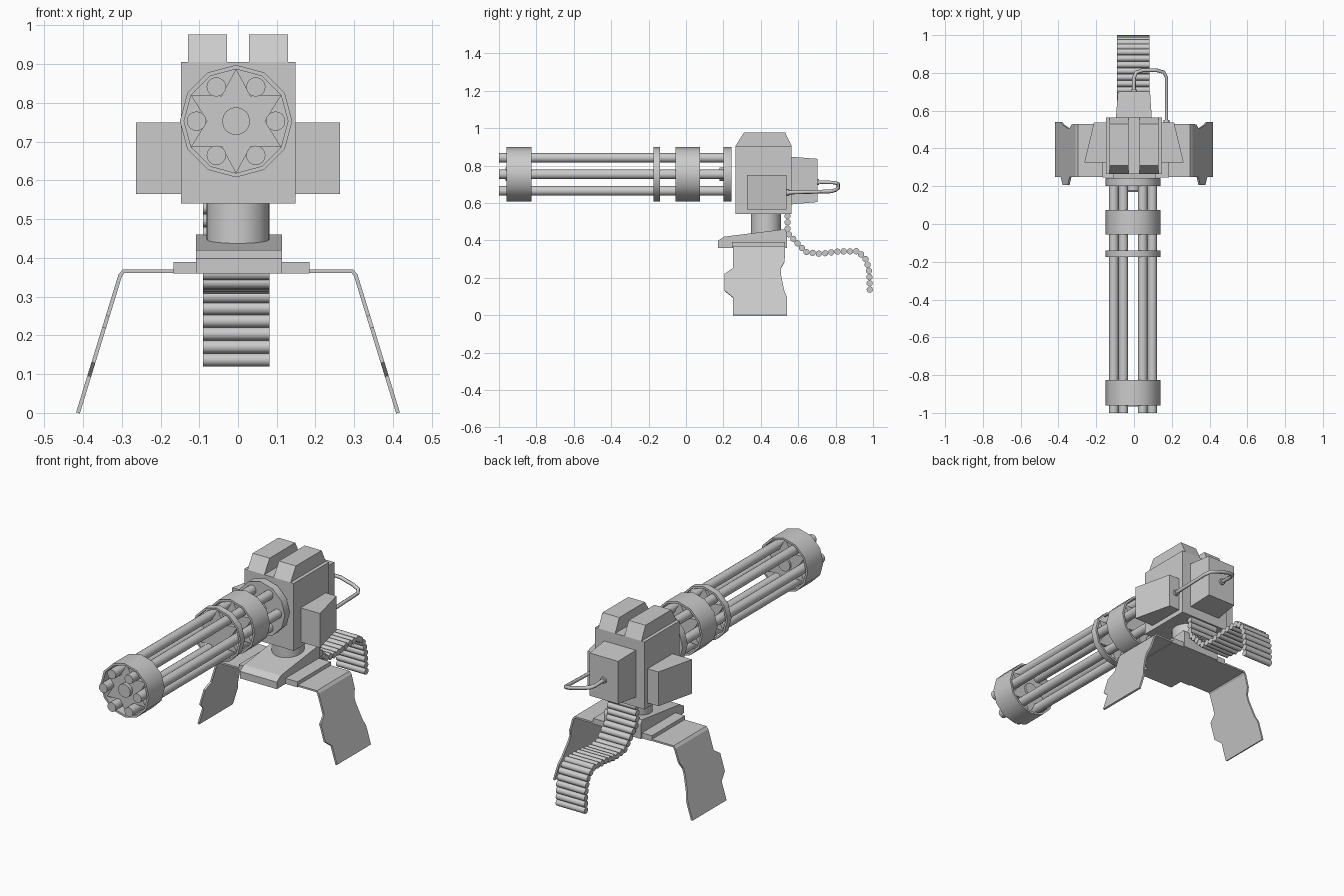
import bpy, bmesh
from math import sin, cos, pi, radians
from mathutils import Vector

if "Cube" in bpy.data.objects:
    bpy.data.objects.remove(bpy.data.objects["Cube"])

AX, AZ = -0.005, 0.753     # barrel cluster axis


def make(name, verts, faces, smooth=False):
    me = bpy.data.meshes.new(name)
    me.from_pydata(verts, [], faces)
    bm = bmesh.new()
    bm.from_mesh(me)
    bmesh.ops.recalc_face_normals(bm, faces=bm.faces)
    bm.to_mesh(me)
    bm.free()
    ob = bpy.data.objects.new(name, me)
    bpy.context.collection.objects.link(ob)
    if smooth:
        bpy.ops.object.select_all(action='DESELECT')
        ob.select_set(True)
        bpy.context.view_layer.objects.active = ob
        bpy.ops.object.shade_smooth_by_angle(angle=radians(40))
    return ob


def loft(name, a, b, smooth=False):
    """Join two matching outlines and cap both ends."""
    n = len(a)
    faces = [(i, (i + 1) % n, n + (i + 1) % n, n + i) for i in range(n)]
    faces += [tuple(range(n)), tuple(range(n, 2 * n))]
    return make(name, list(a) + list(b), faces, smooth)


def place(axis, u, v, t):
    return {'x': (t, u, v), 'y': (u, t, v), 'z': (u, v, t)}[axis]


def prism(name, axis, outline, t0, t1, smooth=False):
    return loft(name, [place(axis, u, v, t0) for u, v in outline],
                [place(axis, u, v, t1) for u, v in outline], smooth)


def circle(u, v, r, n):
    return [(u + r * cos(2 * pi * i / n), v + r * sin(2 * pi * i / n)) for i in range(n)]


def cyl(name, axis, u, v, r, t0, t1, n=16):
    return prism(name, axis, circle(u, v, r, n), t0, t1, True)


def rect(x0, x1, y0, y1):
    return [(x0, y0), (x1, y0), (x1, y1), (x0, y1)]


def collar(name, y0, y1, r0=0.134, r1=0.145, n=12):
    """Hollow twelve-sided ring around the barrels."""
    verts = []
    for r, y in ((r1, y0), (r1, y1), (r0, y1), (r0, y0)):
        verts += [(u, y, v) for u, v in circle(AX, AZ, r, n)]
    faces = [(k * n + i, k * n + (i + 1) % n, (k + 1) % 4 * n + (i + 1) % n, (k + 1) % 4 * n + i)
             for k in range(4) for i in range(n)]
    make(name, verts, faces, True)


# Barrels
for k in range(6):
    a = k * pi / 3
    cyl(f"barrel_{k + 1}", 'y', AX + 0.102 * cos(a), AZ + 0.102 * sin(a), 0.025, -1.0, 0.243)

# Collars with star-shaped spacers between the barrels
star = [(AX + r * cos(i * pi / 6), AZ + r * sin(i * pi / 6))
        for i in range(12) for r in [0.135 if i % 2 else 0.075]]
for name, y0, y1 in (("muzzle", -0.96, -0.826), ("thin", -0.175, -0.14), ("middle", -0.055, 0.075)):
    collar(name + "_collar", y0, y1)
    inset = min(0.015, (y1 - y0) / 5)
    prism(name + "_spacer", 'y', star, y0 + inset, y1 - inset)
cyl("muzzle_hub", 'y', AX, AZ, 0.036, -0.965, -0.83)
cyl("rear_flange", 'y', AX, AZ, 0.145, 0.2, 0.243, 12)
cyl("rear_hub", 'y', AX, AZ, 0.036, 0.178, 0.21)

# Receiver body
prism("body", 'z', rect(-0.147, 0.148, 0.265, 0.565), 0.54, 0.905)
for side, s in (("left", -1), ("right", 1)):
    # Bevelled top covers
    prism(side + "_top_cover", 'x', [(0.265, 0.905), (0.565, 0.905), (0.53, 0.977), (0.31, 0.977)],
          s * 0.028, s * 0.129)
    # Side housings, wider at the front
    prism(side + "_housing", 'z', [(s * 0.14, 0.325), (s * 0.263, 0.325), (s * 0.212, 0.538), (s * 0.14, 0.538)],
          0.565, 0.75)

# Rear housing
loft("rear_housing", [(u, 0.56, v) for u, v in rect(-0.096, 0.094, 0.592, 0.847)],
     [(u, 0.702, v) for u, v in rect(-0.085, 0.085, 0.605, 0.836)])

# Cable from the rear housing to the right housing
cu = bpy.data.curves.new("cable", 'CURVE')
cu.dimensions = '3D'
cu.bevel_depth = 0.01
cu.bevel_resolution = 1
cu.use_fill_caps = True
pts = [(0, 0.69, 0.712), (0, 0.775, 0.71), (0.012, 0.803, 0.707), (0.045, 0.814, 0.7), (0.12, 0.814, 0.68),
       (0.158, 0.803, 0.67), (0.172, 0.775, 0.662), (0.172, 0.53, 0.655)]
sp = cu.splines.new('POLY')
sp.points.add(len(pts) - 1)
for p, c in zip(sp.points, pts):
    p.co = (*c, 1)
bpy.context.collection.objects.link(bpy.data.objects.new("cable", cu))
cyl("cable_socket_rear", 'y', 0, 0.712, 0.017, 0.695, 0.712, 12)
cyl("cable_socket_side", 'y', 0.172, 0.655, 0.016, 0.53, 0.55, 12)

# Neck and base
cyl("neck", 'z', 0.0, 0.428, 0.081, 0.40, 0.545, 24)
prism("base_wedge", 'x', [(0.17, 0.36), (0.17, 0.398), (0.205, 0.42), (0.53, 0.46), (0.54, 0.44), (0.54, 0.36)],
      -0.108, 0.113)
prism("base_plate", 'z', rect(-0.167, 0.184, 0.245, 0.53), 0.36, 0.39)

# Legs: one bent plate running across the base, rows are (x, z, y front, y back)
half = [(0.413 - z * 0.307, z, y0, y1) for z, y0, y1 in (
    (0, 0.25, 0.54), (0.095, 0.25, 0.54), (0.13, 0.207, 0.525), (0.22, 0.207, 0.507),
    (0.25, 0.25, 0.507), (0.285, 0.25, 0.527), (0.355, 0.25, 0.53))]
half.append((0.295, 0.366, 0.25, 0.53))
rows = [(-x, z, a, b) for x, z, a, b in half] + half[::-1]
verts = []
for x, z, a, b in rows:
    verts += [(x, a, z), (x, b, z)]
legs = make("leg_plate", verts, [(2 * i, 2 * i + 1, 2 * i + 3, 2 * i + 2) for i in range(len(rows) - 1)])
mod = legs.modifiers.new("thickness", 'SOLIDIFY')
mod.thickness = 0.01
mod.offset = 0

# Ammunition belt: rollers spaced evenly along a hanging path
path = [Vector(p) for p in ((0.543, 0.53), (0.543, 0.44), (0.64, 0.338), (0.72, 0.328), (0.81, 0.34),
                            (0.92, 0.342), (0.965, 0.295), (0.98, 0.23), (0.983, 0.126))]
step, left, count = 0.0335, 0.0, 0
for p, q in zip(path, path[1:]):
    d = (q - p).length
    while left <= d:
        c = p.lerp(q, left / d)
        count += 1
        cyl(f"belt_round_{count}", 'x', c.x, c.y, 0.0168, -0.09, 0.081, 12)
        left += step
    left -= d
